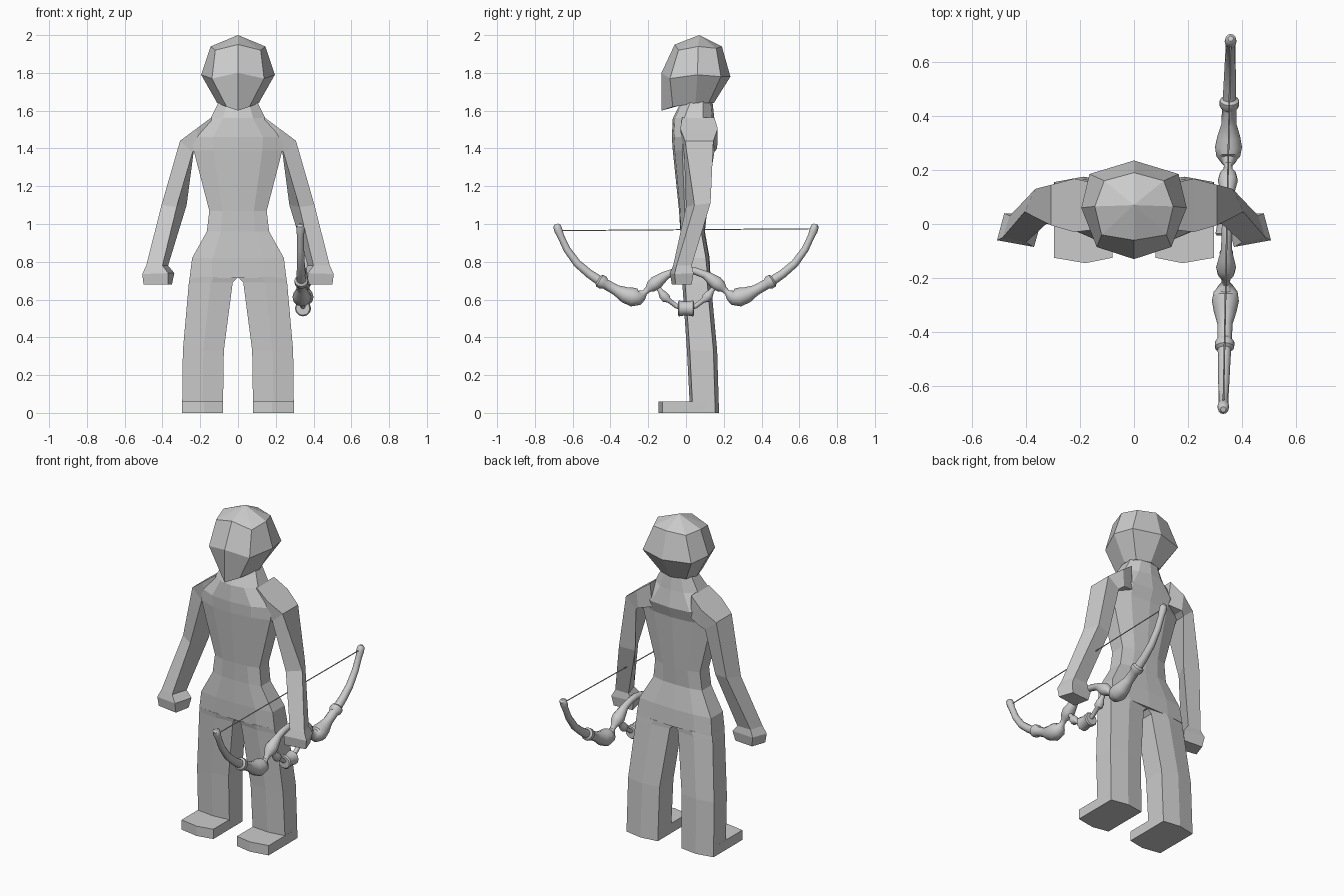
import bpy, bmesh, math
from mathutils import Vector

grey = bpy.data.materials.new("plain grey")
grey.diffuse_color = (0.6, 0.6, 0.6, 1)


def loft(name, rings, mirror=False, smooth=False):
    """Skin a list of equal-length rings of points and close both ends."""
    bm = bmesh.new()
    vs = [[bm.verts.new(p) for p in ring] for ring in rings]
    n = len(rings[0])
    for a, b in zip(vs, vs[1:]):
        for i in range(n):
            j = (i + 1) % n
            bm.faces.new((a[i], a[j], b[j], b[i]))
    bm.faces.new(vs[0])
    bm.faces.new(vs[-1])
    bmesh.ops.dissolve_degenerate(bm, dist=1e-5, edges=bm.edges[:])
    bmesh.ops.remove_doubles(bm, verts=bm.verts[:], dist=1e-5)
    bmesh.ops.recalc_face_normals(bm, faces=bm.faces[:])
    me = bpy.data.meshes.new(name)
    bm.to_mesh(me)
    bm.free()
    me.materials.append(grey)
    ob = bpy.data.objects.new(name, me)
    bpy.context.collection.objects.link(ob)
    if mirror:
        ob.modifiers.new("Mirror", 'MIRROR')
    if smooth:
        bpy.ops.object.select_all(action='DESELECT')
        ob.select_set(True)
        bpy.context.view_layer.objects.active = ob
        bpy.ops.object.shade_smooth_by_angle(angle=math.radians(40))
    return ob


def both_sides(half):
    """Complete a half ring (front centre to back centre) by mirroring in x."""
    return half + [(-x, y, z) for x, y, z in half[-2:0:-1]]


def sweep(name, path, sides=12):
    """Round tube of varying radius along (y, z, radius) points in the bow plane."""
    pts = [Vector((0.344 + 0.02 * y, y, z)) for y, z, r in path]
    side = Vector((1, 0, 0))
    rings = []
    for i, p in enumerate(pts):
        t = pts[min(i + 1, len(pts) - 1)] - pts[max(i - 1, 0)]
        up = t.cross(side).normalized()
        r = path[i][2]
        rings.append([p + r * (math.cos(a) * side + math.sin(a) * up)
                      for a in (2 * math.pi * k / sides for k in range(sides))])
    return loft(name, rings, smooth=True)


def mirrored_path(half):
    """Half path from the +y end to the middle, continued to the -y end."""
    return half + [(-y, z, r) for y, z, r in half[-2::-1]]


# Head: faceted, with a pointed chin
loft("head", [
    both_sides([(0, 0.07, 2.0)] * 5),
    both_sides([(0, -0.06, 1.95), (0.12, -0.04, 1.92), (0.145, 0.065, 1.94),
                (0.11, 0.16, 1.93), (0, 0.19, 1.94)]),
    both_sides([(0, -0.13, 1.80), (0.138, -0.085, 1.77), (0.195, 0.06, 1.79),
                (0.165, 0.185, 1.78), (0, 0.235, 1.78)]),
    both_sides([(0, -0.13, 1.60), (0.06, -0.07, 1.62), (0.11, 0.05, 1.64),
                (0.085, 0.12, 1.64), (0, 0.147, 1.64)]),
    both_sides([(0, 0.05, 1.65)] * 5),
])

# Torso: height, half width, front, back, corner setback
torso = [(1.65, 0.10, -0.025, 0.14, 0.05), (1.56, 0.145, -0.07, 0.15, 0.06),
         (1.46, 0.24, -0.075, 0.165, 0.06), (1.39, 0.235, -0.07, 0.14, 0.05),
         (1.07, 0.152, -0.037, 0.112, 0.03), (0.96, 0.165, -0.03, 0.10, 0.02),
         (0.82, 0.243, -0.03, 0.125, 0.02), (0.715, 0.256, -0.025, 0.13, 0.015)]
loft("torso", [both_sides([(0, f, z), (0.55 * w, f + 0.2 * c, z), (w, f + c, z),
                           (w, b - c, z), (0.55 * w, b - 0.2 * c, z), (0, b, z)])
               for z, w, f, b, c in torso])

# Legs: height, inner x, outer x, front, back
legs = [(0.72, 0.0, 0.255, -0.025, 0.13), (0.69, 0.028, 0.26, -0.02, 0.132),
        (0.33, 0.075, 0.292, 0.005, 0.165), (0.0, 0.08, 0.296, 0.022, 0.175)]
loft("legs", [[(i, f + 0.01, z), ((i + o) / 2, f, z), (o, f + 0.015, z),
               (o, b - 0.02, z), ((i + o) / 2, b, z), (i, b - 0.015, z)]
              for z, i, o, f, b in legs], mirror=True)

# Feet: flat blocks with a slightly bowed toe
loft("feet", [[(0.08, -0.125, z), (0.18, -0.145, z), (0.296, -0.125, z),
               (0.296, 0.1, z), (0.08, 0.1, z)] for z in (0, 0.06)], mirror=True)

# Arms with shoulders and fists: inner front, outer front, outer back, inner back
loft("arms", [
    [(0.13, 0.0, 1.42), (0.14, -0.02, 1.565), (0.14, 0.15, 1.565), (0.13, 0.14, 1.42)],
    [(0.21, -0.02, 1.40), (0.22, -0.03, 1.505), (0.22, 0.168, 1.505), (0.21, 0.165, 1.40)],
    [(0.24, -0.01, 1.38), (0.307, -0.005, 1.44), (0.307, 0.145, 1.44), (0.235, 0.15, 1.38)],
    [(0.325, 0.0, 1.09), (0.405, 0.045, 1.10), (0.365, 0.13, 1.11), (0.272, 0.105, 1.10)],
    [(0.40, -0.068, 0.78), (0.486, -0.05, 0.78), (0.46, 0.03, 0.78), (0.37, 0.03, 0.78)],
    [(0.37, -0.085, 0.74), (0.507, -0.06, 0.735), (0.48, 0.04, 0.74), (0.337, 0.03, 0.74)],
    [(0.37, -0.075, 0.68), (0.50, -0.055, 0.68), (0.47, 0.03, 0.68), (0.35, 0.02, 0.68)],
], mirror=True)

# Bow: limbs with beads and bulbs, joined by the curved grip
sweep("bow", mirrored_path([
    (0.686, 1.0, 0.010), (0.684, 0.99, 0.020), (0.675, 0.965, 0.022), (0.663, 0.935, 0.018),
    (0.63, 0.865, 0.019), (0.575, 0.79, 0.021), (0.51, 0.735, 0.023), (0.465, 0.705, 0.025),
    (0.457, 0.70, 0.036), (0.437, 0.688, 0.036), (0.427, 0.682, 0.027), (0.37, 0.65, 0.028),
    (0.325, 0.626, 0.042), (0.285, 0.613, 0.050), (0.25, 0.615, 0.044), (0.235, 0.622, 0.030),
    (0.218, 0.638, 0.015), (0.20, 0.655, 0.018), (0.185, 0.668, 0.031), (0.16, 0.688, 0.037),
    (0.125, 0.715, 0.028), (0.10, 0.732, 0.021), (0.05, 0.75, 0.019), (0, 0.757, 0.019)]))

# Beaded strut hanging below the grip
sweep("bow_strut", mirrored_path([
    (0.16, 0.68, 0.012), (0.135, 0.645, 0.014), (0.122, 0.625, 0.023), (0.105, 0.606, 0.025),
    (0.09, 0.595, 0.013), (0.05, 0.565, 0.013), (0, 0.555, 0.013)]))

# Flared drum in the middle of the strut
sweep("bow_drum", mirrored_path([(0.043, 0.553, 0.036), (0.036, 0.553, 0.042), (0, 0.553, 0.036)]))

# Bow string
sweep("bow_string", [(-0.675, 0.965, 0.003), (0.675, 0.975, 0.003)], sides=6)
